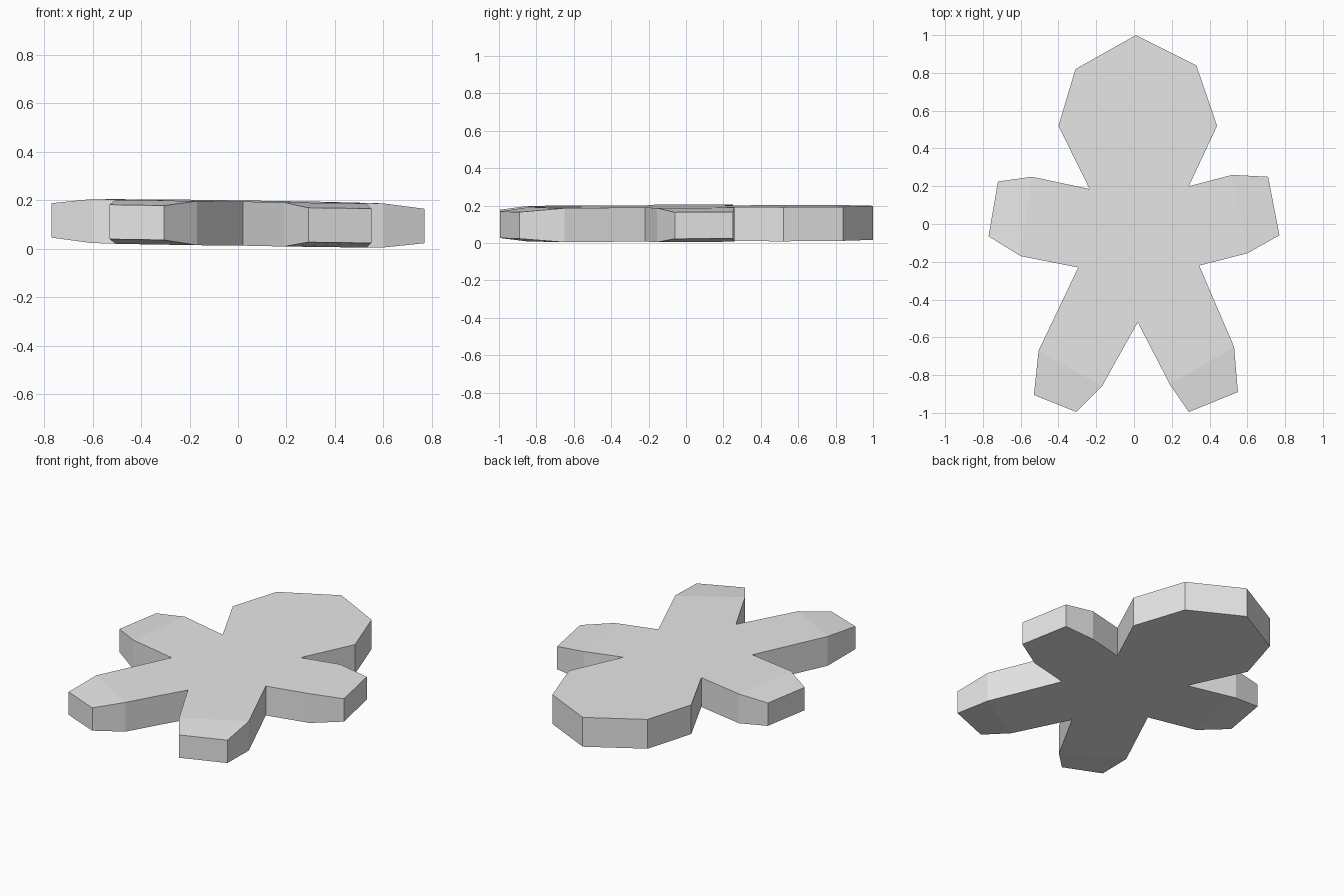
import bpy
import bmesh

cube = bpy.data.objects.get("Cube")
if cube:
    bpy.data.objects.remove(cube, do_unlink=True)

# Outline, counter-clockwise; each limb is (root, tip, tip, root)
HEAD = [(0.33, 0.84), (0.01, 1.0), (-0.31, 0.82), (-0.40, 0.52)]
RIGHT_ARM = [(-0.54, 0.25), (-0.72, 0.225), (-0.77, -0.065), (-0.60, -0.17)]
RIGHT_LEG = [(-0.505, -0.67), (-0.53, -0.905), (-0.305, -0.995), (-0.17, -0.86)]
LEFT_LEG = [(0.19, -0.85), (0.29, -0.995), (0.55, -0.89), (0.53, -0.65)]
LEFT_ARM = [(0.60, -0.155), (0.77, -0.06), (0.71, 0.25), (0.52, 0.26)]
LIMBS = [RIGHT_ARM, RIGHT_LEG, LEFT_LEG, LEFT_ARM]
outline = (HEAD + [(-0.235, 0.185)] + RIGHT_ARM + [(-0.295, -0.23)] + RIGHT_LEG
           + [(0.02, -0.52)] + LEFT_LEG + [(0.345, -0.22)] + LEFT_ARM
           + [(0.29, 0.2), (0.44, 0.52)])
tips = {p for limb in LIMBS for p in limb[1:3]}

bm = bmesh.new()


def add_ring(base, taper):
    """Ring on a slightly tilted plane, with the limb tips shifted by taper."""
    return {p: bm.verts.new((p[0], p[1], base - 0.015 * p[0] + 0.003 * p[1]
                             + (taper if p in tips else 0)))
            for p in outline}


top = add_ring(0.196, -0.02)
bottom = add_ring(0.014, 0.02)

# Flat trunk on each side, plus a sloping facet for every hand and foot
for ring in (top, bottom):
    loops = [[p for p in outline if p not in tips]] + LIMBS
    for loop in loops:
        bm.faces.new([ring[p] for p in loop])

# Side walls
for a, b in zip(outline, outline[1:] + outline[:1]):
    bm.faces.new([bottom[a], bottom[b], top[b], top[a]])
bmesh.ops.recalc_face_normals(bm, faces=bm.faces)

mesh = bpy.data.meshes.new("flat_figure")
bm.to_mesh(mesh)
bm.free()
figure = bpy.data.objects.new("flat_figure", mesh)
bpy.context.collection.objects.link(figure)

# Plain grey
grey = bpy.data.materials.new("light_grey")
grey.use_nodes = True
colour = (0.8, 0.8, 0.8, 1)
grey.diffuse_color = colour
next(n for n in grey.node_tree.nodes
     if n.type == "BSDF_PRINCIPLED").inputs["Base Color"].default_value = colour
mesh.materials.append(grey)
